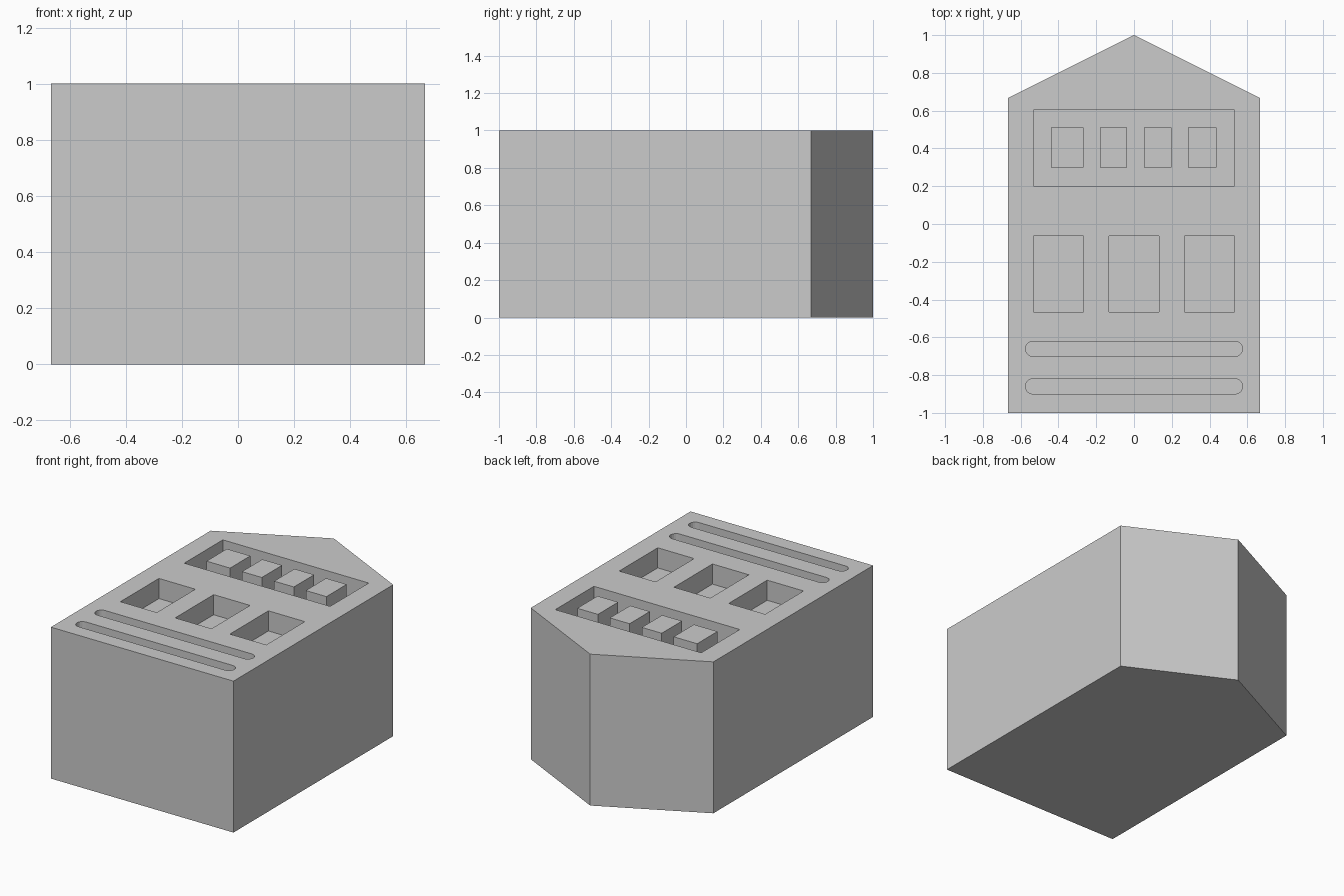
import bpy, bmesh, math

if "Cube" in bpy.data.objects:
    bpy.data.objects.remove(bpy.data.objects["Cube"], do_unlink=True)

HEIGHT = 1.0
DEPTH = 0.133          # depth of every recess
FLOOR = HEIGHT - DEPTH

grey = bpy.data.materials.new("plain grey")
grey.use_nodes = True
grey.diffuse_color = (0.6, 0.6, 0.6, 1)
grey.node_tree.nodes["Principled BSDF"].inputs["Base Color"].default_value = (0.6, 0.6, 0.6, 1)


def prism(name, outline, z0, z1):
    """Extrude a flat outline from z0 up to z1."""
    bm = bmesh.new()
    base = bm.faces.new([bm.verts.new((x, y, z0)) for x, y in outline])
    top = bmesh.ops.extrude_face_region(bm, geom=[base])["geom"]
    verts = [g for g in top if isinstance(g, bmesh.types.BMVert)]
    bmesh.ops.translate(bm, vec=(0, 0, z1 - z0), verts=verts)
    bmesh.ops.recalc_face_normals(bm, faces=bm.faces)
    mesh = bpy.data.meshes.new(name)
    bm.to_mesh(mesh)
    bm.free()
    mesh.materials.append(grey)
    obj = bpy.data.objects.new(name, mesh)
    bpy.context.collection.objects.link(obj)
    return obj


def rect(x0, x1, y0, y1):
    return [(x0, y0), (x1, y0), (x1, y1), (x0, y1)]


def slot(half, y, r, steps=10):
    """Long outline with rounded ends."""
    pts = []
    for side, start in ((1, -math.pi / 2), (-1, math.pi / 2)):
        for i in range(steps + 1):
            a = start + math.pi * i / steps
            pts.append((side * (half - r) + r * math.cos(a), y + r * math.sin(a)))
    return pts


# Five-sided body with a pointed back
body = prism("body", [(-0.667, -1), (0.667, -1), (0.667, 0.667), (0, 1), (-0.667, 0.667)], 0, HEIGHT)

# Recesses in the top: wide tray, three windows, two slots
recesses = [rect(-0.533, 0.533, 0.2, 0.603)]
recesses += [rect(x - 0.133, x + 0.133, -0.466, -0.064) for x in (-0.4, 0, 0.4)]
recesses += [slot(0.575, y, 0.04) for y in (-0.661, -0.86)]
for outline in recesses:
    cutter = prism("recess_cutter", outline, FLOOR, HEIGHT + 0.2)
    cutter.hide_render = True
    cut = body.modifiers.new("recess", 'BOOLEAN')
    cut.operation = 'DIFFERENCE'
    cut.solver = 'EXACT'
    cut.object = cutter
    bpy.context.view_layer.objects.active = body
    bpy.ops.object.modifier_apply(modifier=cut.name)
    bpy.data.objects.remove(cutter, do_unlink=True)

# Four blocks standing in the tray, level with the top
for i, (x0, x1) in enumerate([(-0.44, -0.268), (-0.181, -0.036), (0.054, 0.198), (0.285, 0.436)]):
    prism(f"tray_block_{i + 1}", rect(x0, x1, 0.3, 0.512), FLOOR - 0.005, HEIGHT)
